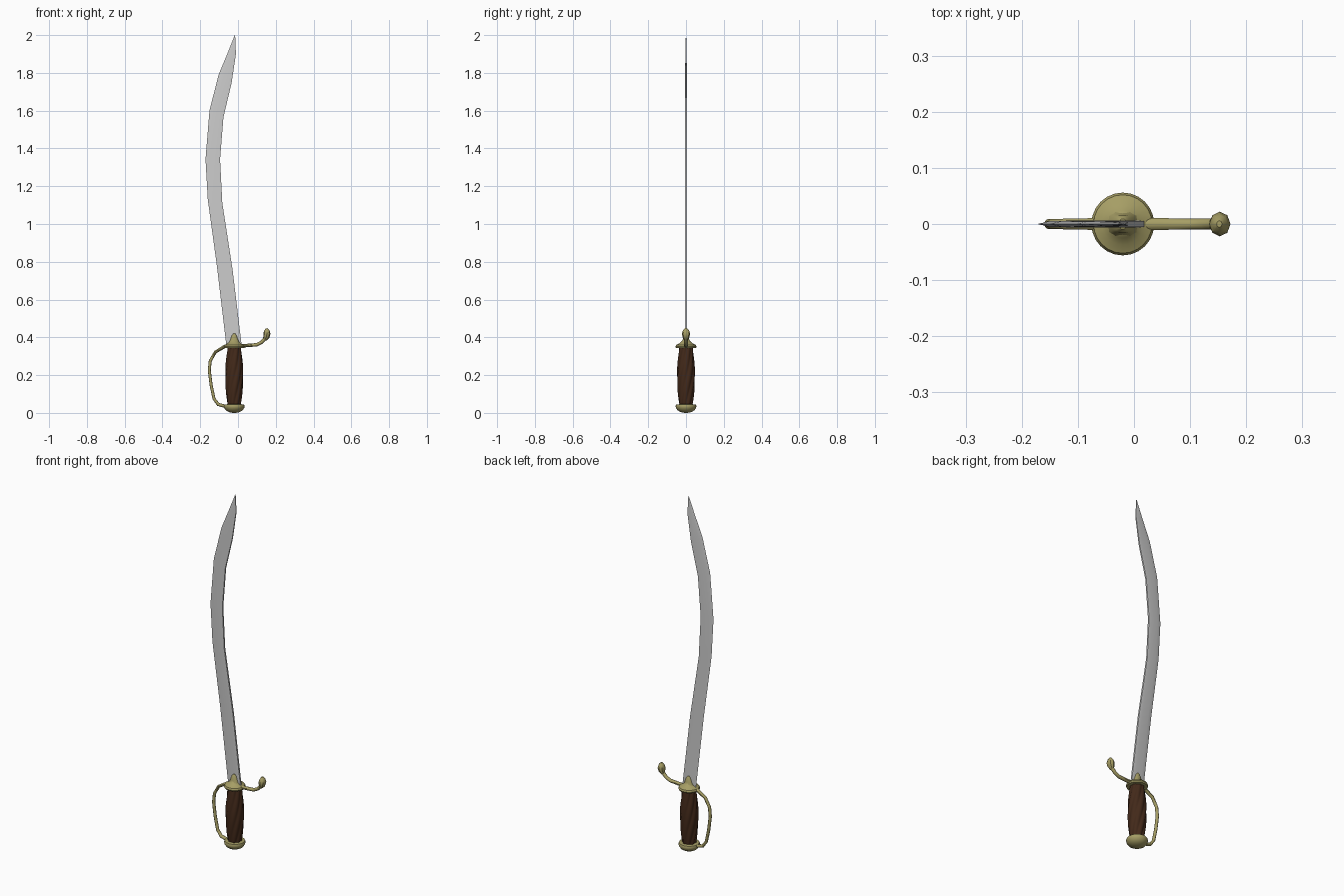
import bpy, math
from mathutils import Vector

if "Cube" in bpy.data.objects:
    bpy.data.objects.remove(bpy.data.objects["Cube"])

CX = -0.02  # axis of the hilt


def material(name, col):
    m = bpy.data.materials.new(name)
    m.diffuse_color = (*col, 1)
    m.use_nodes = True
    m.node_tree.nodes["Principled BSDF"].inputs["Base Color"].default_value = m.diffuse_color
    return m


brass = material("brass", (0.38, 0.34, 0.13))
wood = material("dark_wood", (0.055, 0.022, 0.01))


def loft(name, rings, mat=None, angle=40):
    """Skin a list of equal-length closed rings and cap both ends."""
    n = len(rings[0])
    verts = [p for r in rings for p in r]
    faces = [(i * n + j, i * n + (j + 1) % n, (i + 1) * n + (j + 1) % n, (i + 1) * n + j)
             for i in range(len(rings) - 1) for j in range(n)]
    faces += [tuple(reversed(range(n))), tuple(range(len(verts) - n, len(verts)))]
    me = bpy.data.meshes.new(name)
    me.from_pydata(verts, [], faces)
    ob = bpy.data.objects.new(name, me)
    bpy.context.collection.objects.link(ob)
    if mat:
        me.materials.append(mat)
    bpy.ops.object.select_all(action='DESELECT')
    ob.select_set(True)
    bpy.context.view_layer.objects.active = ob
    bpy.ops.object.mode_set(mode='EDIT')
    bpy.ops.mesh.select_all(action='SELECT')
    bpy.ops.mesh.normals_make_consistent(inside=False)
    bpy.ops.object.mode_set(mode='OBJECT')
    if angle:
        bpy.ops.object.shade_smooth_by_angle(angle=math.radians(angle))
    return ob


def lathe(name, profile, n=24, mat=brass, angle=40):
    """Turn (radius, z) points around the hilt axis."""
    return loft(name, [[(CX + r * math.cos(2 * math.pi * j / n), r * math.sin(2 * math.pi * j / n), z)
                        for j in range(n)] for r, z in profile], mat, angle)


def bar(name, path, n=10, angle=40):
    """Sweep an oval along (x, z, half thickness, half width) points in the xz plane."""
    rings = []
    for i, (x, z, t, w) in enumerate(path):
        a, b = path[max(i - 1, 0)], path[min(i + 1, len(path) - 1)]
        d = Vector((b[0] - a[0], b[1] - a[1])).normalized()
        ring = []
        for j in range(n):
            u = 2 * math.pi * j / n
            ring.append((x - d.y * t * math.cos(u), w * math.sin(u), z + d.x * t * math.cos(u)))
        rings.append(ring)
    return loft(name, rings, brass, angle)


# Blade: (edge x, edge z, spine x, spine z), sharp on the outer curve
stations = [(-0.062, 0.36, 0.019, 0.36), (-0.112, 0.78, -0.029, 0.76), (-0.16, 1.13, -0.083, 1.11),
            (-0.172, 1.343, -0.095, 1.343), (-0.151, 1.60, -0.077, 1.566), (-0.103, 1.79, -0.034, 1.746),
            (-0.055, 1.905, -0.011, 1.90), (-0.017, 2.0, -0.015, 1.998)]
section = [(0, 0), (0.3, -0.006), (0.75, -0.0045), (0.9, -0.006), (1, -0.005),
           (1, 0.005), (0.9, 0.006), (0.75, 0.0045), (0.3, 0.006)]
rings = []
for i, (ex, ez, sx, sz) in enumerate(stations):
    k = (1, 1, 0.95, 0.9, 0.85, 0.75, 0.6, 0.15)[i]
    rings.append([(ex + (sx - ex) * u, y * k, ez + (sz - ez) * u) for u, y in section])
loft("blade", rings, None, 20)

# Grip: swollen handle with spiral grooves
n, rows, lobes = 64, 28, 8
rings = []
for i in range(rows + 1):
    t = i / rows
    base = 0.036 + 0.012 * math.sin(math.pi * t)
    ring = []
    for j in range(n):
        a = 2 * math.pi * j / n
        r = base - 0.005 * (1 - abs(math.sin(lobes / 2 * (a - 1.7 * t))))
        ring.append((CX + r * math.cos(a), r * math.sin(a), 0.04 + 0.31 * t))
    rings.append(ring)
loft("grip", rings, wood)

# Pommel cap and guard plate
lathe("pommel", [(0.008, 0), (0.028, 0.004), (0.044, 0.013), (0.053, 0.026), (0.055, 0.036),
                 (0.052, 0.044), (0.036, 0.046)])
lathe("guard_plate", [(0.034, 0.343), (0.053, 0.344), (0.056, 0.351), (0.052, 0.36), (0.037, 0.367),
                      (0.025, 0.377), (0.017, 0.386), (0.006, 0.39)])

# Langets: small tongues clasping the blade on both faces
for side, name in ((-1, "langet_front"), (1, "langet_back")):
    rings = []
    for z, w, d in ((0.355, 0.034, 0.032), (0.372, 0.028, 0.023), (0.39, 0.02, 0.017),
                    (0.41, 0.013, 0.015), (0.42, 0.005, 0.009)):
        rings.append([(CX + w * u, side * (0.003 + (d - 0.003) * v), z)
                      for u, v in ((-1, 0), (-0.9, 0.6), (-0.5, 1), (0.5, 1), (0.9, 0.6), (1, 0))])
    loft(name, rings, brass)

# Knuckle bow from guard to pommel
bar("knuckle_bow", [(-0.03, 0.358, 0.01, 0.013), (-0.07, 0.352, 0.009, 0.011), (-0.12, 0.322, 0.008, 0.01),
                    (-0.147, 0.275, 0.008, 0.009), (-0.152, 0.225, 0.008, 0.009),
                    (-0.142, 0.145, 0.008, 0.009), (-0.127, 0.075, 0.008, 0.009),
                    (-0.105, 0.045, 0.009, 0.01), (-0.06, 0.033, 0.009, 0.01)])

# Quillon curling up, with its faceted knob
bar("quillon", [(0.0, 0.355, 0.01, 0.012), (0.05, 0.357, 0.009, 0.011), (0.1, 0.361, 0.009, 0.01),
                (0.125, 0.374, 0.009, 0.01), (0.145, 0.395, 0.01, 0.01), (0.15, 0.41, 0.01, 0.011)])
bar("quillon_knob", [(0.142, 0.388, 0.01, 0.011), (0.15, 0.402, 0.017, 0.018), (0.153, 0.42, 0.019, 0.022),
                     (0.153, 0.437, 0.014, 0.016), (0.152, 0.448, 0.005, 0.006)], 8)
